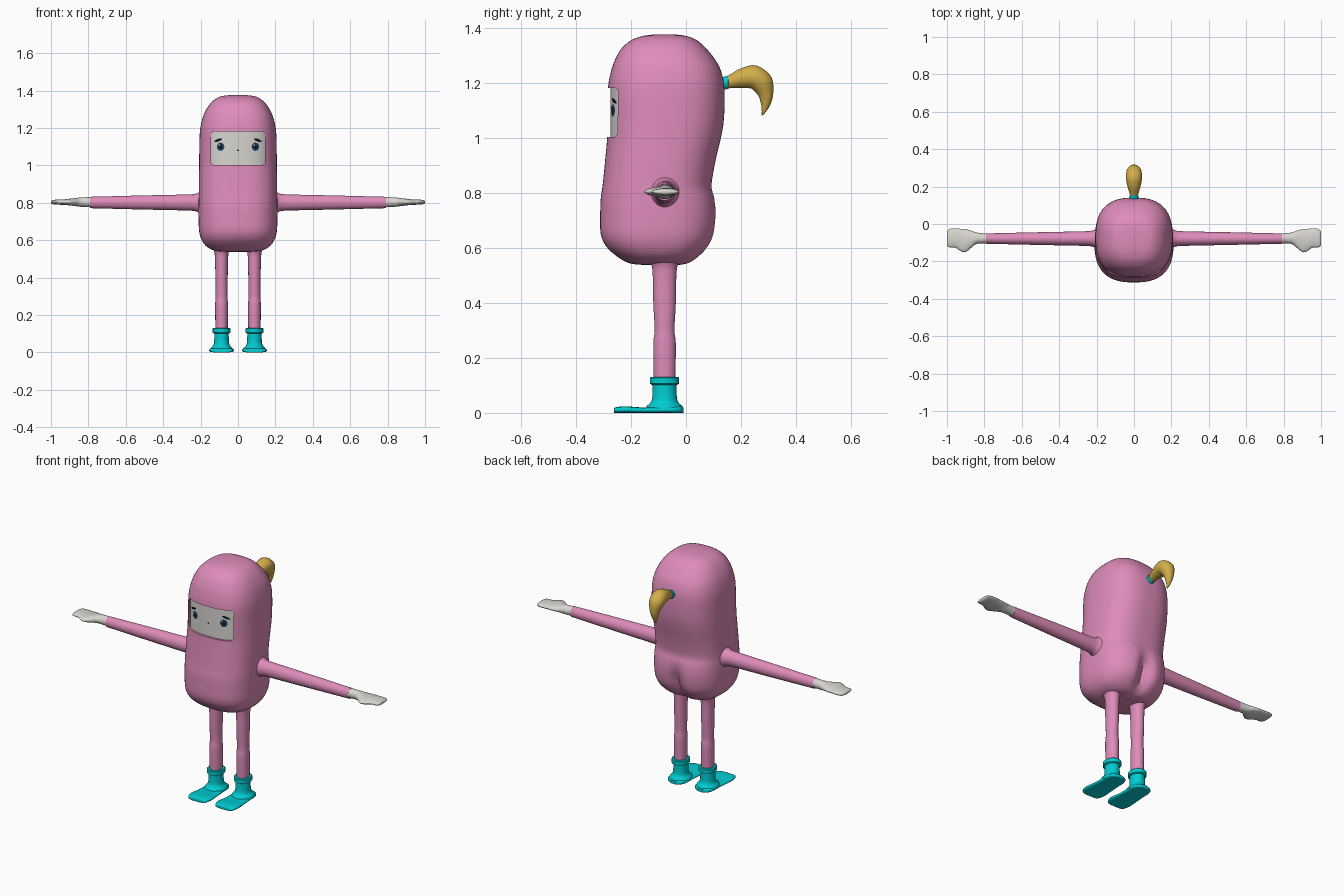
import bpy, bmesh, math
from mathutils import Vector

if "Cube" in bpy.data.objects:
    bpy.data.objects.remove(bpy.data.objects["Cube"])


def material(name, r, g, b):
    m = bpy.data.materials.new(name)
    m.use_nodes = True
    m.diffuse_color = (r, g, b, 1)
    bsdf = m.node_tree.nodes["Principled BSDF"]
    bsdf.inputs["Base Color"].default_value = (r, g, b, 1)
    bsdf.inputs["Roughness"].default_value = 0.6
    return m


PINK = material("pink suit", 0.73, 0.26, 0.49)
CYAN = material("cyan boots", 0.0, 0.6, 0.64)
GOLD = material("golden hair", 0.65, 0.42, 0.07)
SKIN = material("pale skin", 0.69, 0.67, 0.63)
BLUE = material("dark blue iris", 0.012, 0.06, 0.13)
BLACK = material("black", 0.006, 0.008, 0.015)


def make_object(name, bm, mat, smooth=True):
    mesh = bpy.data.meshes.new(name)
    bm.to_mesh(mesh)
    bm.free()
    obj = bpy.data.objects.new(name, mesh)
    bpy.context.collection.objects.link(obj)
    mesh.materials.append(mat)
    if smooth:
        smooth_object(obj)
    return obj


def smooth_object(obj):
    bpy.ops.object.select_all(action="DESELECT")
    obj.select_set(True)
    bpy.context.view_layer.objects.active = obj
    bpy.ops.object.shade_smooth_by_angle(angle=math.radians(40))


def resample(rows, steps):
    """Catmull-Rom interpolation through rows of vectors."""
    if steps < 2:
        return rows
    out = []
    for i in range(len(rows) - 1):
        a, b = rows[max(i - 1, 0)], rows[i]
        c, d = rows[i + 1], rows[min(i + 2, len(rows) - 1)]
        for s in range(steps):
            t = s / steps
            out.append([q + 0.5 * t * (r - p + t * (2 * p - 5 * q + 4 * r - w + t * (3 * (q - r) + w - p)))
                        for p, q, r, w in zip(a, b, c, d)])
    return out + [rows[-1]]


def power(value, exponent):
    return math.copysign(abs(value) ** (2 / exponent), value)


def loft(name, stations, mat, sides=32, exponent=2.0, steps=4, shape=None):
    """Skin superellipse rings; each station is (centre, half axis, half axis)."""
    bm = bmesh.new()
    rings = []
    for c, u, v in resample(stations, steps):
        ring = []
        for i in range(sides):
            a = math.tau * i / sides
            p = c + u * power(math.cos(a), exponent) + v * power(math.sin(a), exponent)
            ring.append(bm.verts.new(shape(p) if shape else p))
        rings.append(ring)
    for low, high in zip(rings, rings[1:]):
        for i in range(sides):
            j = (i + 1) % sides
            bm.faces.new((low[i], low[j], high[j], high[i]))
    bm.faces.new(rings[0])
    bm.faces.new(rings[-1])
    bmesh.ops.recalc_face_normals(bm, faces=bm.faces)
    return make_object(name, bm, mat)


def upright(x, y, rows):
    return [(Vector((x, y, z)), Vector((rx, 0, 0)), Vector((0, ry, 0))) for z, rx, ry in rows]


# Body: height, half width, front y, back y
BODY = [(.537, .04, -.13, -.03), (.541, .1, -.19, .0), (.55, .14, -.22, .025),
        (.572, .174, -.255, .055), (.605, .196, -.29, .085), (.65, .208, -.31, .106),
        (.72, .211, -.312, .113), (.78, .211, -.31, .106), (.83, .21, -.303, .094),
        (.92, .209, -.294, .108), (1.0, .208, -.287, .127), (1.07, .207, -.286, .138),
        (1.18, .204, -.284, .14), (1.245, .192, -.272, .127), (1.285, .177, -.258, .106),
        (1.325, .153, -.235, .074), (1.355, .122, -.2, .04), (1.37, .09, -.16, .005),
        (1.376, .045, -.12, -.035)]


def seat_cleft(p):
    back = min(max((p.y + .08) / .15, 0), 1)
    p.y -= .045 * back * math.exp(-(p.x / .04) ** 2 - ((p.z - .64) / .1) ** 2)
    return p


body = loft("body", [(Vector((0, (f + b) / 2, z)), Vector((w, 0, 0)), Vector((0, (b - f) / 2, 0)))
                     for z, w, f, b in BODY], PINK, 96, 2.6, 4, seat_cleft)

# Face opening cut into the hood
bm = bmesh.new()
bmesh.ops.create_cube(bm, size=1)
for v in bm.verts:
    v.co = Vector((v.co.x * .29, -.3 + v.co.y * .2, 1.092 + v.co.z * .178))
edges = [e for e in bm.edges if abs(e.verts[0].co.y - e.verts[1].co.y) > .1]
bmesh.ops.bevel(bm, geom=edges, offset=.018, segments=4, profile=.5, affect="EDGES")
cutter = make_object("opening_cutter", bm, PINK, smooth=False)
cutter.hide_render = True
cut = body.modifiers.new("face opening", "BOOLEAN")
cut.operation, cut.solver, cut.object = "DIFFERENCE", "EXACT", cutter
bpy.context.view_layer.objects.active = body
bpy.ops.object.modifier_apply(modifier=cut.name)
bpy.data.objects.remove(cutter)
smooth_object(body)


# Face surface set back inside the opening
def face_point(x, z, lift=0.0):
    depth = (1 - (abs(x) / .2) ** 2.6) ** (1 / 2.6)
    return Vector((x, -.08 - .195 * depth - lift, z))


bm = bmesh.new()
columns = [[bm.verts.new(face_point(-.16 + .32 * i / 24, z)) for z in (.985, 1.2)] for i in range(25)]
for a, b in zip(columns, columns[1:]):
    bm.faces.new((a[0], b[0], b[1], a[1]))
make_object("face", bm, SKIN)


def decal(name, x, z, rx, rz, mat, lift, tilt=0.0):
    bm = bmesh.new()
    centre = bm.verts.new(face_point(x, z, lift))
    rim = []
    for i in range(24):
        a = math.tau * i / 24
        dx, dz = rx * math.cos(a), rz * math.sin(a)
        rim.append(bm.verts.new(face_point(x + dx * math.cos(tilt) - dz * math.sin(tilt),
                                           z + dx * math.sin(tilt) + dz * math.cos(tilt), lift)))
    for i in range(24):
        bm.faces.new((centre, rim[i], rim[(i + 1) % 24]))
    make_object(name, bm, mat)


decal("mouth", 0, 1.081, .006, .004, BLACK, .002)

for side, label in ((1, "left"), (-1, "right")):
    # Eyes and brows
    decal(label + "_iris", side * .093, 1.1, .02, .022, BLUE, .002)
    decal(label + "_pupil", side * .093, 1.1, .011, .013, BLACK, .004)
    decal(label + "_eye_glint", side * .093 - .007, 1.109, .004, .004, SKIN, .006)
    decal(label + "_brow", side * .106, 1.135, .022, .007, BLACK, .003, -side * .35)

    # Arm: x, radius
    arm = [(.18, .07), (.2, .058), (.222, .046), (.27, .041), (.5, .036), (.79, .029)]
    loft(label + "_arm", [(Vector((side * x, -.078, .802)), Vector((0, r * .95, 0)), Vector((0, 0, r * 1.05)))
                          for x, r in arm], PINK)

    # Mitten hand with thumb: x, front y, back y, half thickness
    hand = [(.78, -.104, -.052, .027), (.84, -.106, -.046, .025), (.87, -.127, -.036, .021),
            (.9, -.15, -.028, .018), (.925, -.146, -.026, .015), (.955, -.126, -.024, .014),
            (.985, -.125, -.026, .012), (.997, -.118, -.036, .008), (1.0, -.105, -.05, .003)]
    loft(label + "_hand", [(Vector((side * x, (f + b) / 2, .804)), Vector((0, (b - f) / 2, 0)), Vector((0, 0, t)))
                           for x, f, b, t in hand], SKIN)

    # Leg, boot and cuff: height, half width, half depth
    x = side * .088
    loft(label + "_leg", upright(x, -.078, [(.1, .033, .039), (.25, .034, .041), (.3, .032, .036),
         (.4, .033, .041), (.5, .035, .043), (.54, .04, .049), (.57, .056, .068)]), PINK)
    loft(label + "_boot", upright(x, -.078, [(.01, .06, .067), (.024, .057, .065), (.036, .046, .052),
         (.055, .04, .045), (.108, .038, .043)]), CYAN)
    loft(label + "_cuff", upright(x, -.078, [(.102, .041, .046), (.106, .047, .053), (.127, .047, .053),
         (.131, .043, .049)]), CYAN, steps=1)

    # Flat paddle foot: y, half width, half height
    foot = [(-.262, .04, .006), (-.257, .056, .01), (-.22, .067, .012), (-.16, .062, .01),
            (-.1, .058, .011), (-.05, .057, .012), (-.022, .046, .012), (-.01, .025, .01)]
    loft(label + "_foot", [(Vector((x, y, h)), Vector((w, 0, 0)), Vector((0, 0, h)))
                           for y, w, h in foot], CYAN, exponent=3.2)

# Ponytail: y, z, radius along a bent path
TAIL = [(.145, 1.199, .02), (.17, 1.207, .026), (.205, 1.217, .036), (.245, 1.222, .043), (.276, 1.2, .041),
        (.29, 1.16, .028), (.29, 1.125, .018), (.284, 1.1, .009), (.277, 1.082, .002)]
stations = []
for i, (y, z, r) in enumerate(TAIL):
    a, b = TAIL[max(i - 1, 0)], TAIL[min(i + 1, len(TAIL) - 1)]
    normal = Vector((0, a[1] - b[1], b[0] - a[0])).normalized()
    stations.append((Vector((0, y, z)), Vector((r, 0, 0)), normal * r))
loft("ponytail", stations, GOLD)
loft("hair_band", [(Vector((0, y, 1.199 + (y - .14) * .3)), Vector((r, 0, 0)), Vector((0, 0, r)))
                   for y, r in ((.12, .019), (.132, .024), (.152, .024), (.156, .02))], CYAN, steps=1)
